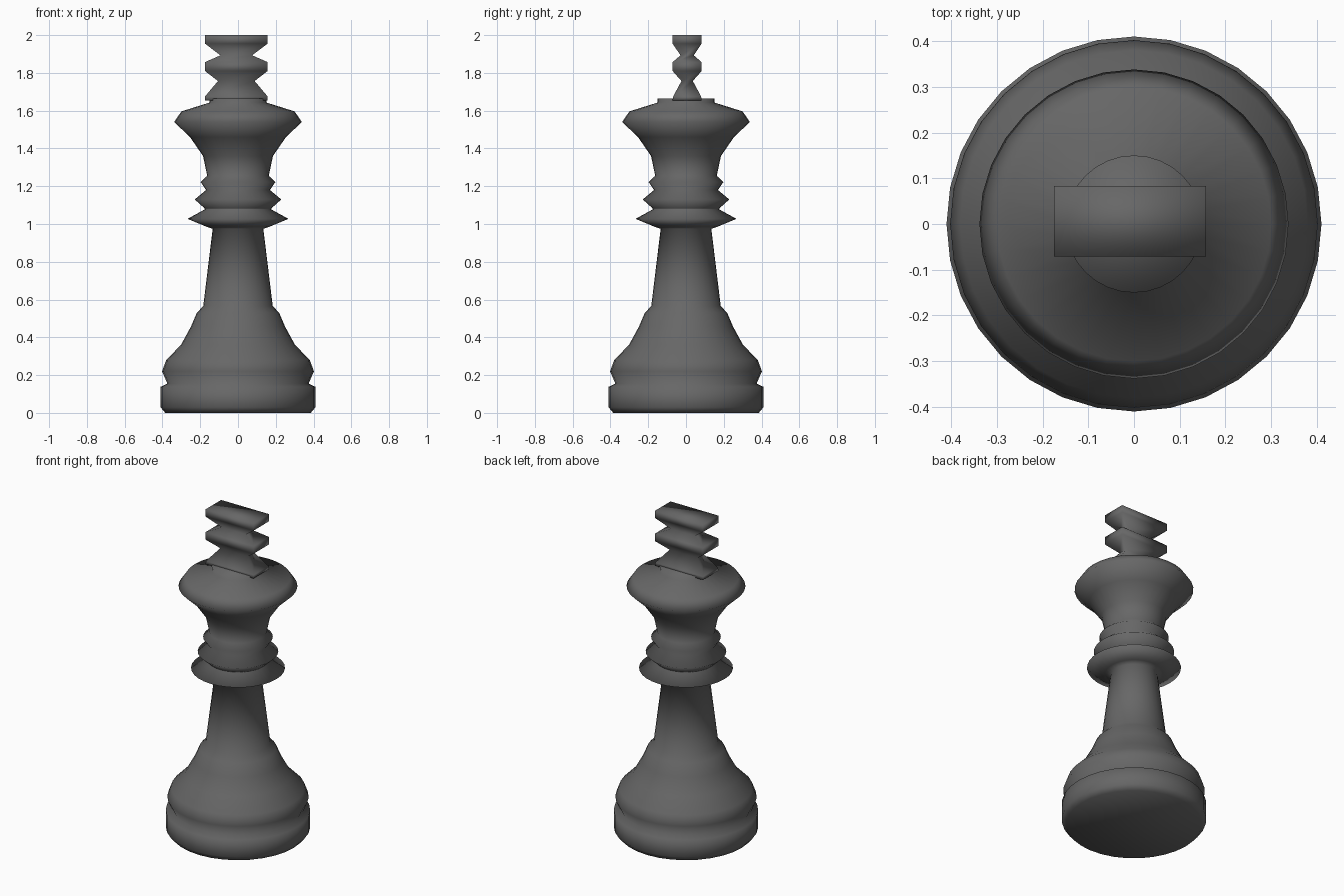
import bpy, bmesh, math

if "Cube" in bpy.data.objects:
    bpy.data.objects.remove(bpy.data.objects["Cube"])

SIDES = 32

dark = bpy.data.materials.new("dark_grey")
dark.diffuse_color = (0.135, 0.135, 0.135, 1)
dark.use_nodes = True
dark.node_tree.nodes["Principled BSDF"].inputs["Base Color"].default_value = dark.diffuse_color


def loft(name, rings):
    """Skin a list of closed point rings and cap both ends."""
    bm = bmesh.new()
    loops = [[bm.verts.new(p) for p in ring] for ring in rings]
    for low, high in zip(loops, loops[1:]):
        n = len(low)
        for i in range(n):
            j = (i + 1) % n
            bm.faces.new((low[i], low[j], high[j], high[i]))
    bm.faces.new(loops[0][::-1])
    bm.faces.new(loops[-1])
    for f in bm.faces:
        f.smooth = True
    mesh = bpy.data.meshes.new(name)
    bm.to_mesh(mesh)
    bm.free()
    mesh.materials.append(dark)
    obj = bpy.data.objects.new(name, mesh)
    bpy.context.collection.objects.link(obj)
    return obj


def circle(r, z):
    return [(r * math.cos(2 * math.pi * i / SIDES),
             r * math.sin(2 * math.pi * i / SIDES), z) for i in range(SIDES)]


def rectangle(hx, hy, z, cx=-0.009, cy=0.006):
    return [(cx + sx * hx, cy + sy * hy, z)
            for sx, sy in ((-1, -1), (1, -1), (1, 1), (-1, 1))]


# Turned body: base, stem, collar rings and flared head
profile = [
    (0.385, 0.0), (0.41, 0.03), (0.41, 0.138), (0.374, 0.155),       # foot
    (0.402, 0.22), (0.38, 0.28), (0.302, 0.36), (0.25, 0.455),       # bell
    (0.218, 0.53), (0.184, 0.565), (0.134, 0.975),                   # stem
    (0.165, 0.985), (0.267, 1.027), (0.175, 1.078), (0.177, 1.083),  # collar
    (0.229, 1.13), (0.169, 1.18), (0.198, 1.222), (0.163, 1.255),
    (0.185, 1.36), (0.254, 1.46), (0.338, 1.54), (0.30, 1.596),      # head
    (0.15, 1.643), (0.15, 1.664),
]
loft("body", [circle(r, z) for r, z in profile])

# Notched rectangular finial on top
finial = [
    (0.166, 0.077, 1.655), (0.166, 0.074, 1.675), (0.097, 0.03, 1.757),
    (0.166, 0.077, 1.81), (0.166, 0.077, 1.857), (0.084, 0.035, 1.893),
    (0.166, 0.077, 1.955), (0.166, 0.077, 2.0),
]
loft("finial", [rectangle(*s) for s in finial])
